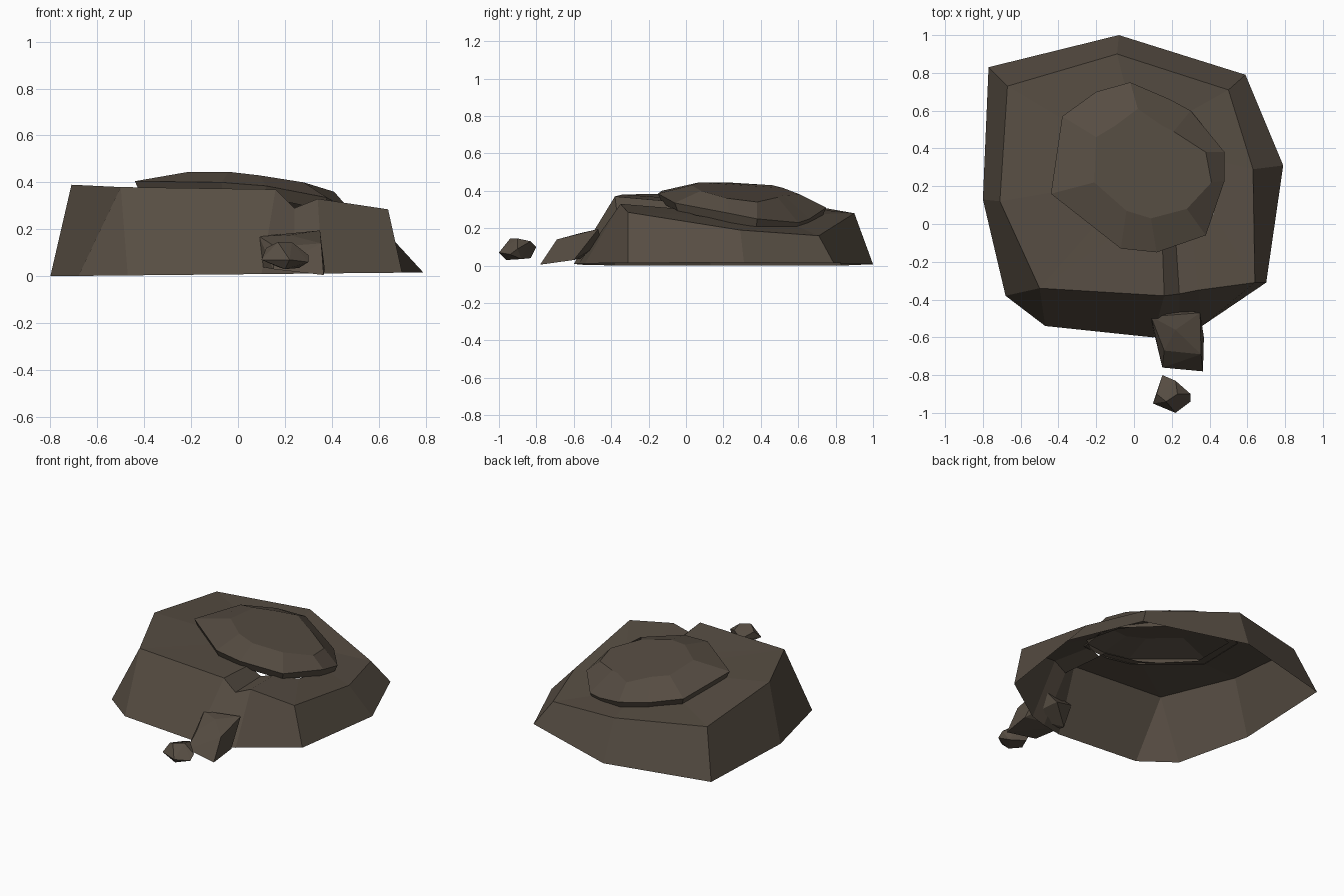
import bpy, bmesh

rock = bpy.data.materials.new("brown_rock")
rock.diffuse_color = (0.095, 0.075, 0.056, 1)


def finish(name, bm):
    bmesh.ops.remove_doubles(bm, verts=bm.verts, dist=0.0005)
    bmesh.ops.recalc_face_normals(bm, faces=bm.faces)
    me = bpy.data.meshes.new(name)
    bm.to_mesh(me)
    bm.free()
    me.materials.append(rock)
    ob = bpy.data.objects.new(name, me)
    bpy.context.collection.objects.link(ob)
    return ob


def loft(name, rings, cap_last=False):
    """Skin equal-length outlines one after another."""
    bm = bmesh.new()
    rows = [[bm.verts.new(p) for p in r] for r in rings]
    n = len(rows[0])
    for a, b in zip(rows, rows[1:]):
        for i in range(n):
            j = (i + 1) % n
            bm.faces.new((a[i], a[j], b[j], b[i]))
    if cap_last:
        bm.faces.new(rows[-1])
    return finish(name, bm)


def hull(name, pts):
    bm = bmesh.new()
    vs = [bm.verts.new(p) for p in pts]
    res = bmesh.ops.convex_hull(bm, input=vs)
    junk = [g for g in res["geom_interior"] if isinstance(g, bmesh.types.BMVert)]
    bmesh.ops.delete(bm, geom=junk, context='VERTS')
    return finish(name, bm)


# Hollow base slab: foot outline, tilted top edge with a notch, hole under the cap
foot = [(-.80, .13), (-.68, -.38), (-.47, -.54), (.10, -.60), (.24, -.575), (.36, -.54),
        (.70, -.31), (.79, .31), (.59, .79), (-.08, 1.0), (-.77, .83)]
foot = [(x, y, max(0.0, 0.008 + x * 0.01)) for x, y in foot]
edge = [(-.71, .12, .39), (-.50, -.34, .38), (-.50, -.34, .38), (.16, -.38, .37),
        (.24, -.37, .29), (.34, -.35, .33), (.64, -.31, .285), (.63, .29, .19),
        (.50, .71, .16), (-.09, .90, .28), (-.67, .73, .31)]
hole = [(-.36, .18, .355), (-.20, .0, .36), (-.10, -.06, .36), (.15, -.10, .345),
        (.22, -.07, .28), (.31, -.05, .305), (.42, .05, .27), (.42, .34, .22),
        (.25, .57, .22), (-.03, .66, .275), (-.32, .52, .32)]
loft("rock_base", [foot, edge, hole])

# Faceted raised cap with a thin undercut rim
rim = [(-.44, .16, .405), (-.38, .57, .36), (-.20, .70, .335), (-.02, .75, .31),
       (.19, .66, .25), (.30, .60, .23), (.48, .38, .25), (.48, .23, .28),
       (.38, -.06, .335), (.12, -.15, .385), (-.07, -.13, .40)]
crown = [(-.21, .22, .445), (-.20, .46, .43), (-.10, .52, .415), (.02, .61, .38),
         (.15, .52, .375), (.21, .49, .365), (.38, .38, .34), (.41, .22, .36),
         (.28, .08, .40), (.09, .03, .43), (-.04, .07, .445)]
under = [(.02 + (x - .02) * .95, .3 + (y - .3) * .95, z - .05) for x, y, z in rim]
loft("rock_cap", [under, rim, crown], cap_last=True)

# Fallen block in front of the notch
hull("fallen_block", [
    (.09, -.49, .17), (.35, -.47, .195), (.355, -.69, .14), (.16, -.67, .125),
    (.10, -.55, .04), (.37, -.60, .03), (.365, -.78, .005), (.15, -.76, .03),
    (.22, -.56, .175), (.24, -.45, .12)])

# Small loose stone
hull("loose_stone", [
    (.10, -.95, .07), (.12, -.90, .12), (.15, -.80, .10), (.22, -.83, .13),
    (.30, -.90, .09), (.30, -.94, .06), (.22, -1.0, .07), (.17, -.94, .145),
    (.23, -.90, .145), (.20, -.96, .03), (.17, -.83, .04), (.26, -.88, .035)])
